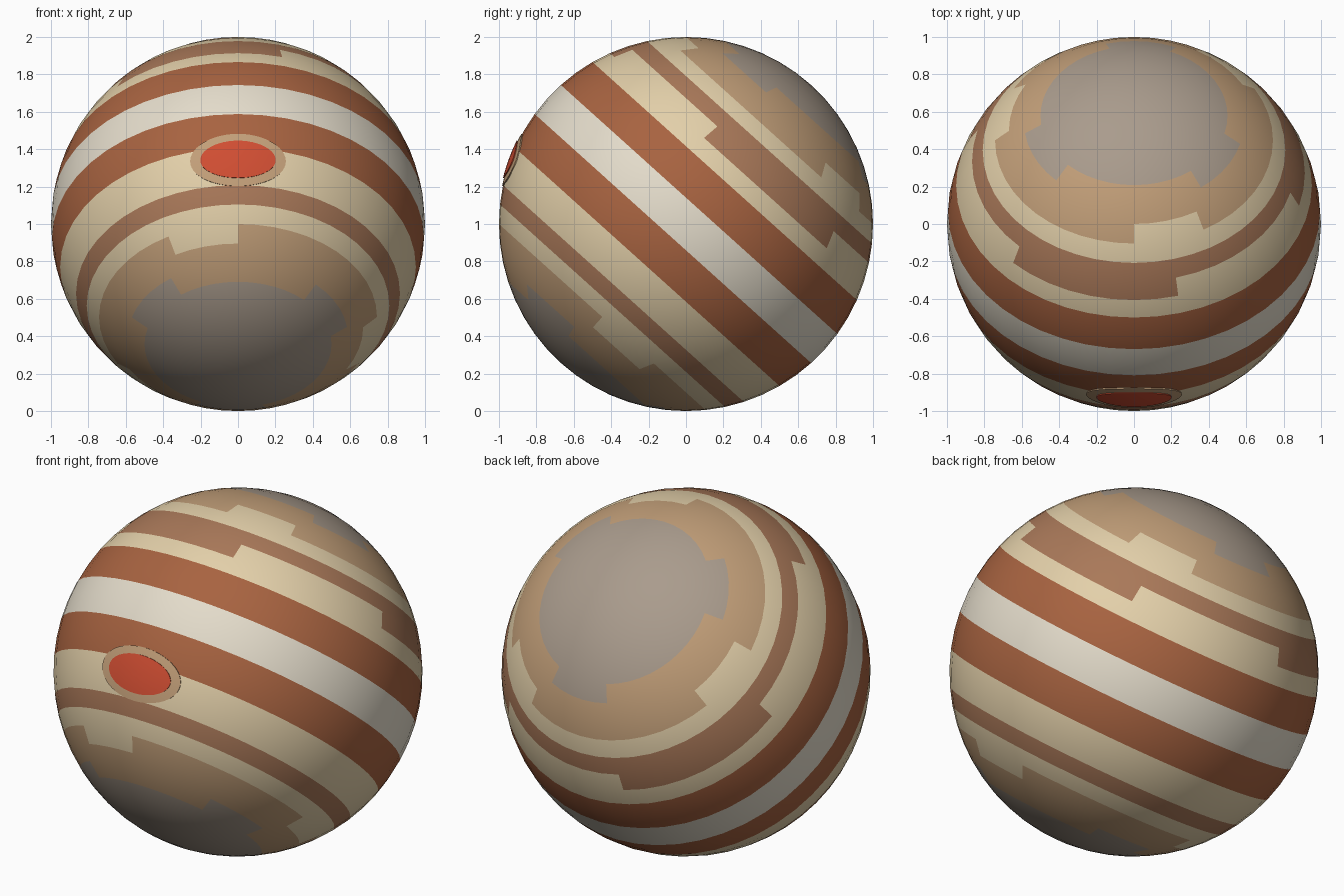
import bpy, bmesh, math
from mathutils import Matrix, Vector

cube = bpy.data.objects.get("Cube")
if cube:
    bpy.data.objects.remove(cube, do_unlink=True)

TILT = math.radians(-42)
CENTRE = Matrix.Translation((0, 0, 1))


def material(name, rgb):
    m = bpy.data.materials.new(name)
    m.use_nodes = True
    m.diffuse_color = (*rgb, 1)
    bsdf = next(n for n in m.node_tree.nodes if n.type == 'BSDF_PRINCIPLED')
    bsdf.inputs["Base Color"].default_value = (*rgb, 1)
    bsdf.inputs["Roughness"].default_value = 0.8
    return m


WHITE, RUST, CREAM, BROWN, TAN, GREY = range(6)
bands = [
    material("pale white", (0.78, 0.72, 0.60)),
    material("rust", (0.39, 0.125, 0.052)),
    material("cream", (0.77, 0.63, 0.40)),
    material("dusty brown", (0.40, 0.19, 0.10)),
    material("tan", (0.54, 0.345, 0.19)),
    material("warm grey", (0.40, 0.33, 0.265)),
]
spot_red = material("spot red", (0.63, 0.075, 0.032))


def finish(bm, name, mats, matrix):
    mesh = bpy.data.meshes.new(name)
    bm.to_mesh(mesh)
    bm.free()
    for m in mats:
        mesh.materials.append(m)
    for p in mesh.polygons:
        p.use_smooth = True
    obj = bpy.data.objects.new(name, mesh)
    obj.matrix_world = matrix
    bpy.context.collection.objects.link(obj)
    return obj


def within(lon, start, end):
    """Ragged band edges repeat three times around the globe."""
    return (lon - start) % 120 < end - start


def band(lat, lon):
    north = lat > 0
    a = abs(lat)
    turn = lon if north else -lon      # south edges mirror the north ones
    if a < 6:
        return WHITE
    if a < 18:
        return RUST
    if a < 24:
        return CREAM
    if a < 30:
        return BROWN if north and within(lon, -45, 15) else CREAM
    if a < 36:
        return BROWN
    if a < 42:
        return CREAM
    if a < 48:
        return CREAM if within(turn, 0, 30) else TAN
    if a < 54:
        return TAN
    if a < 60:
        return GREY if within(turn, 37.5, 75) else TAN
    return GREY


# Banded globe: one colour per face from its latitude and longitude
bm = bmesh.new()
bmesh.ops.create_uvsphere(bm, u_segments=48, v_segments=30, radius=1)
for f in bm.faces:
    c = f.calc_center_median().normalized()
    lat = math.degrees(math.asin(c.z))
    lon = math.degrees(math.atan2(c.x, -c.y))
    f.material_index = band(lat, lon)
finish(bm, "planet", bands, CENTRE @ Matrix.Rotation(TILT, 4, 'X'))


# Storm spot: thin oval plates that follow the globe
def oval_plate(name, half_w, half_h, height, mat, rings=6, sides=48):
    bm = bmesh.new()

    def point(t, ang, r):
        x, z = half_w * t * math.cos(ang), half_h * t * math.sin(ang)
        return bm.verts.new(Vector((x, -math.sqrt(1 - x * x - z * z), z)) * r)

    angles = [2 * math.pi * i / sides for i in range(sides)]
    loops = [[point(k / rings, a, height) for a in angles]
             for k in range(1, rings + 1)]
    loops.append([point(1, a, 0.995) for a in angles])   # closing skirt
    middle = point(0, 0, height)
    for i in range(sides):
        j = (i + 1) % sides
        bm.faces.new((middle, loops[0][i], loops[0][j]))
        for inner, outer in zip(loops, loops[1:]):
            bm.faces.new((inner[i], outer[i], outer[j], inner[j]))
    bmesh.ops.recalc_face_normals(bm, faces=bm.faces)
    for e in bm.edges:
        if len(e.link_faces) == 2 and e.calc_face_angle() > 0.7:
            e.smooth = False
    lean = Matrix.Rotation(math.radians(-20.2), 4, 'X')
    return finish(bm, name, [mat], CENTRE @ lean)


oval_plate("storm_rim", 0.255, 0.148, 1.004, bands[TAN])
oval_plate("storm_spot", 0.2, 0.105, 1.009, spot_red)
